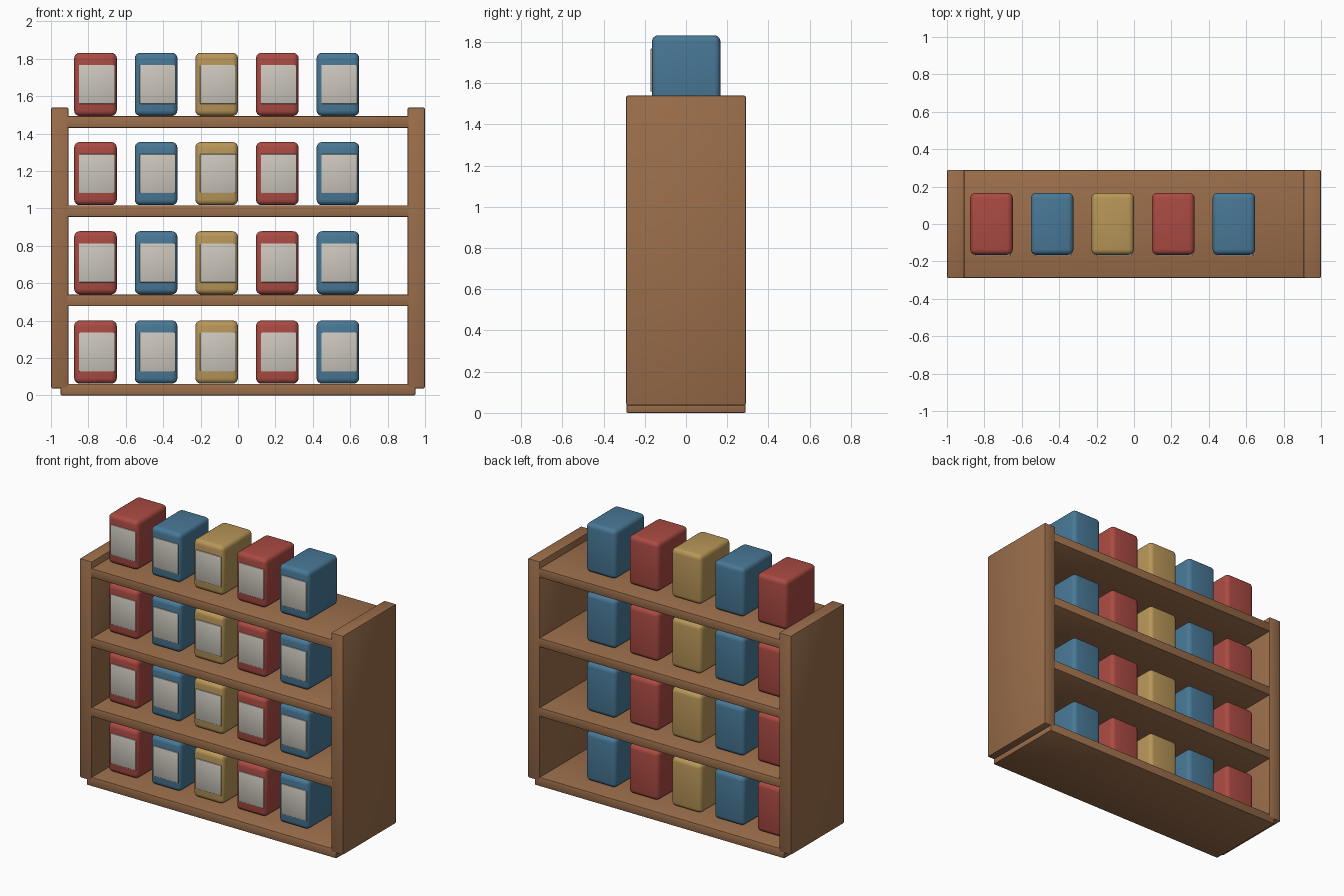
import bpy, bmesh, math

if "Cube" in bpy.data.objects:
    bpy.data.objects.remove(bpy.data.objects["Cube"])


def material(name, rgb):
    m = bpy.data.materials.new(name)
    m.diffuse_color = (*rgb, 1)
    m.use_nodes = True
    m.node_tree.nodes["Principled BSDF"].inputs["Base Color"].default_value = m.diffuse_color
    return m


WOOD = material("wood brown", (0.328, 0.156, 0.070))
RED = material("brick red", (0.402, 0.069, 0.055))
BLUE = material("steel blue", (0.065, 0.188, 0.305))
GOLD = material("mustard", (0.479, 0.305, 0.098))
LABEL = material("label cream", (0.597, 0.565, 0.503))


def box(name, lo, hi, mat, radius, segments):
    """Rounded box between two opposite corners."""
    size = [b - a for a, b in zip(lo, hi)]
    bm = bmesh.new()
    bmesh.ops.create_cube(bm, size=1)
    bmesh.ops.scale(bm, vec=size, verts=bm.verts)
    bmesh.ops.bevel(bm, geom=bm.edges[:], offset=radius, segments=segments,
                    profile=0.5, affect='EDGES')
    mesh = bpy.data.meshes.new(name)
    bm.to_mesh(mesh)
    bm.free()
    mesh.materials.append(mat)
    ob = bpy.data.objects.new(name, mesh)
    ob.location = [(a + b) / 2 for a, b in zip(lo, hi)]
    bpy.context.collection.objects.link(ob)
    bpy.ops.object.select_all(action='DESELECT')
    ob.select_set(True)
    bpy.context.view_layer.objects.active = ob
    bpy.ops.object.shade_smooth_by_angle(angle=math.radians(35))
    return ob


# Side panels
for side, x in (("left", -0.953), ("right", 0.953)):
    box(side + "_panel", (x - 0.046, -0.29, 0.037), (x + 0.046, 0.29, 1.54), WOOD, 0.008, 2)

# Shelves, each carrying a row of containers with front labels
colours = [RED, BLUE, GOLD, RED, BLUE]
for row in range(4):
    z = 0.477 * row
    box(f"shelf_{row}", (-0.948, -0.289, z), (0.948, 0.289, z + 0.062), WOOD, 0.006, 2)
    for col, mat in enumerate(colours):
        x = -0.762 + 0.324 * col
        base = z + 0.063
        box(f"container_{row}_{col}", (x - 0.114, -0.165, base),
            (x + 0.114, 0.167, base + 0.338), mat, 0.03, 4)
        box(f"label_{row}_{col}", (x - 0.088, -0.172, base + 0.065),
            (x + 0.104, -0.163, base + 0.273), LABEL, 0.003, 2)
